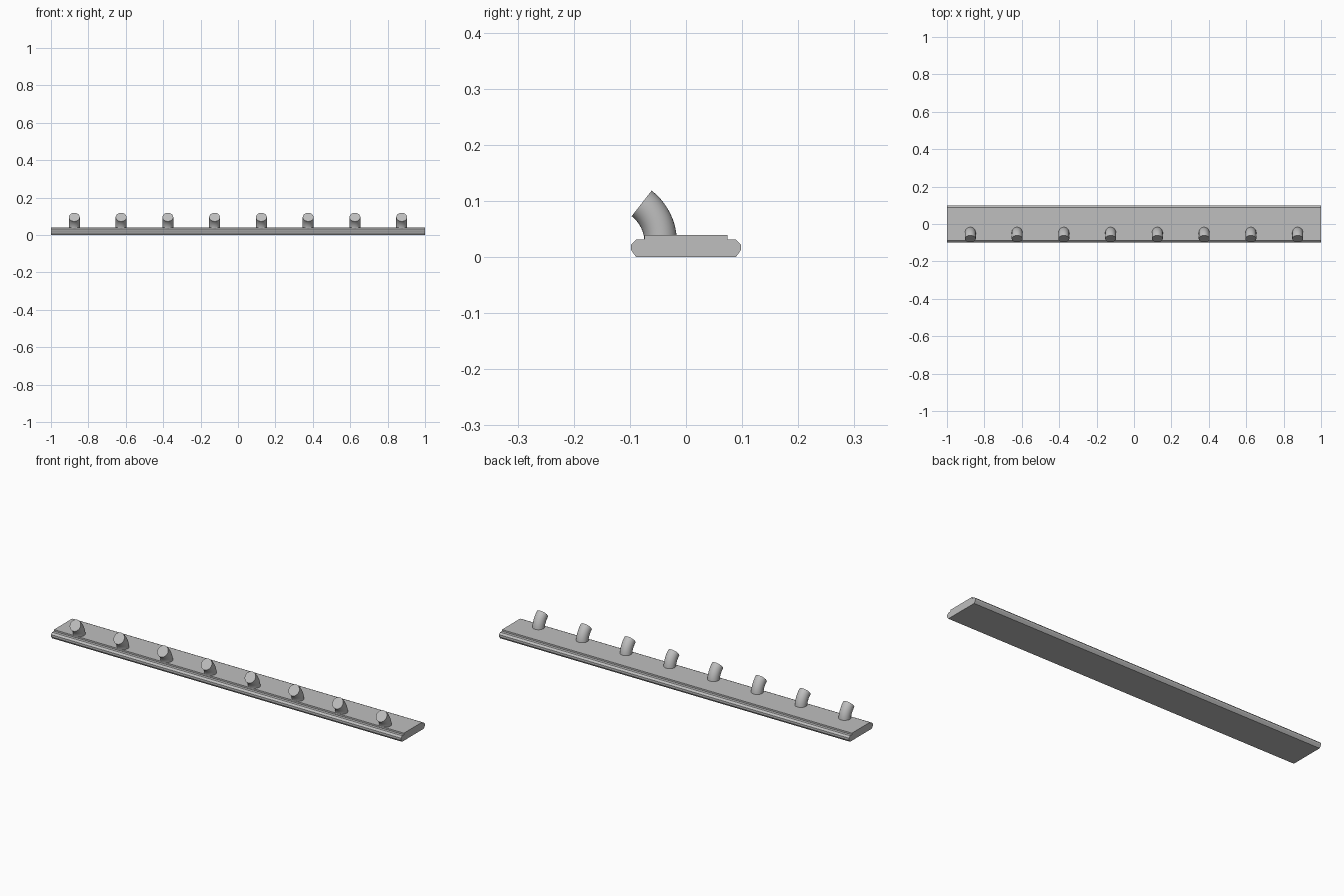
import bpy, bmesh, math
from mathutils import Vector

if "Cube" in bpy.data.objects:
    bpy.data.objects.remove(bpy.data.objects["Cube"])

grey = bpy.data.materials.new("light grey")
grey.diffuse_color = (0.52, 0.52, 0.52, 1)
grey.use_nodes = True
grey.node_tree.nodes["Principled BSDF"].inputs["Base Color"].default_value = grey.diffuse_color


def make_object(name, bm):
    bmesh.ops.recalc_face_normals(bm, faces=bm.faces)
    mesh = bpy.data.meshes.new(name)
    bm.to_mesh(mesh)
    bm.free()
    mesh.materials.append(grey)
    obj = bpy.data.objects.new(name, mesh)
    bpy.context.collection.objects.link(obj)
    return obj


# Rail: mirrored chamfered and stepped profile, extruded along x
half = [(0.089, 0.0), (0.098, 0.013), (0.098, 0.022), (0.089, 0.031),
        (0.074, 0.031), (0.074, 0.039)]
profile = half + [(-y, z) for y, z in reversed(half)]
bm = bmesh.new()
end = bm.faces.new([bm.verts.new((-1, y, z)) for y, z in profile])
extruded = bmesh.ops.extrude_face_region(bm, geom=[end])["geom"]
bmesh.ops.translate(bm, vec=(2, 0, 0),
                    verts=[v for v in extruded if isinstance(v, bmesh.types.BMVert)])
make_object("rail", bm)

# Pegs: round tubes swept forward along an arc, with flat caps
SIDES, STEPS = 32, 10
RADIUS, BEND, SWEEP = 0.029, 0.0885, math.radians(52)
BASE_Y, BASE_Z = -0.045, 0.026


def make_peg(name, x):
    bm = bmesh.new()
    rings = []
    for s in range(STEPS + 1):
        a = SWEEP * s / STEPS
        outward = Vector((0, math.cos(a), math.sin(a)))
        centre = Vector((x, BASE_Y - BEND, BASE_Z)) + outward * BEND
        ring = []
        for i in range(SIDES):
            t = math.tau * i / SIDES
            ring.append(bm.verts.new(centre + RADIUS * (
                math.cos(t) * outward + math.sin(t) * Vector((1, 0, 0)))))
        rings.append(ring)
    for low, high in zip(rings, rings[1:]):
        for i in range(SIDES):
            j = (i + 1) % SIDES
            bm.faces.new((low[i], low[j], high[j], high[i]))
    bm.faces.new(rings[0])
    bm.faces.new(rings[-1])
    obj = make_object(name, bm)
    bpy.ops.object.select_all(action="DESELECT")
    obj.select_set(True)
    bpy.context.view_layer.objects.active = obj
    bpy.ops.object.shade_smooth_by_angle(angle=math.radians(40))


for n in range(8):
    make_peg(f"peg_{n + 1}", -0.875 + 0.25 * n)
